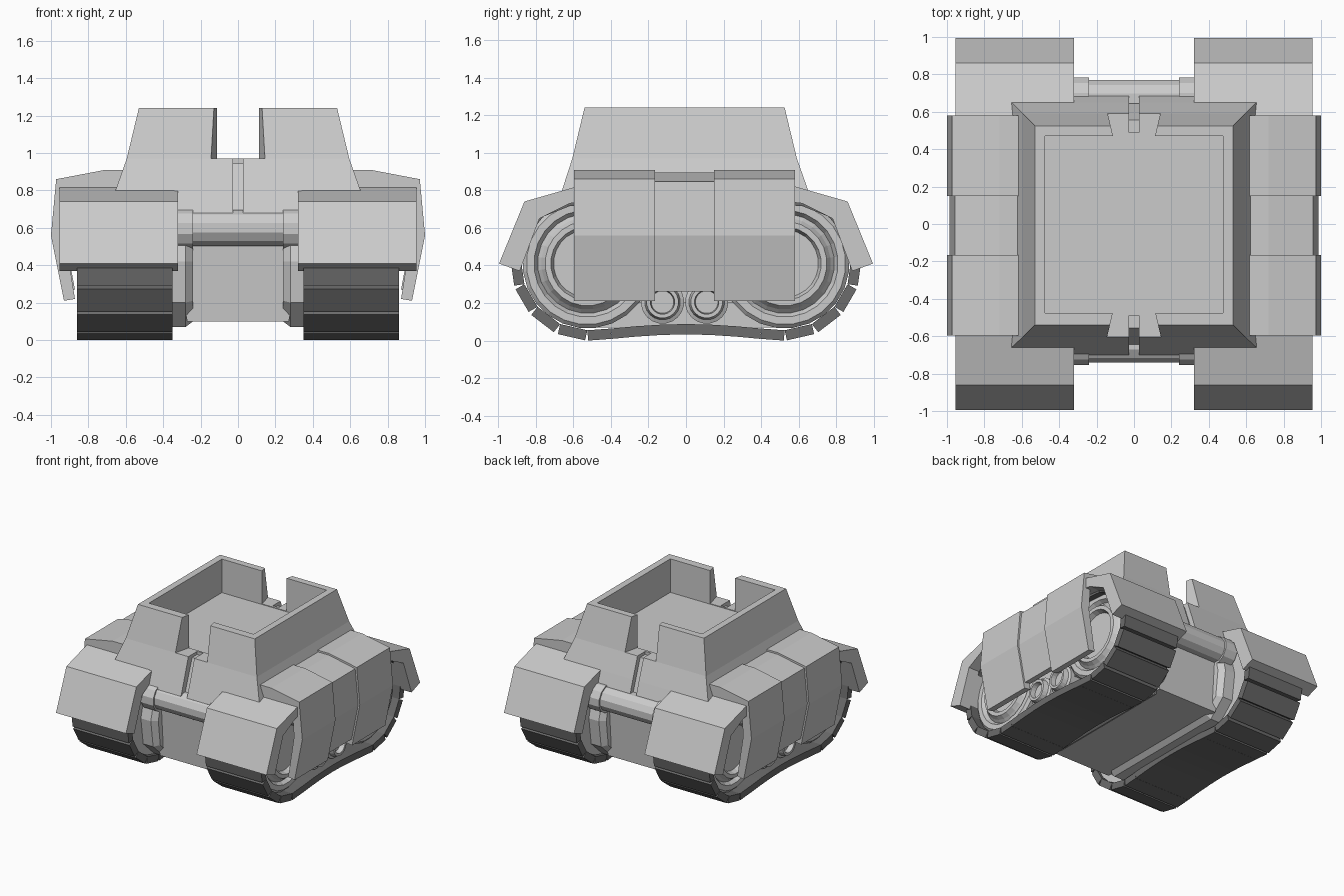
import bpy, bmesh, math

if "Cube" in bpy.data.objects:
    bpy.data.objects.remove(bpy.data.objects["Cube"])

dark = bpy.data.materials.new("track_rubber")
dark.diffuse_color = (0.15, 0.15, 0.15, 1)
dark.use_nodes = True
dark.node_tree.nodes["Principled BSDF"].inputs["Base Color"].default_value = dark.diffuse_color


def make(name, bm, mirror=False, mat=None):
    bmesh.ops.recalc_face_normals(bm, faces=bm.faces)
    me = bpy.data.meshes.new(name)
    bm.to_mesh(me)
    bm.free()
    ob = bpy.data.objects.new(name, me)
    bpy.context.collection.objects.link(ob)
    if mirror:
        ob.modifiers.new("mirror", 'MIRROR').use_mirror_merge = False
    if mat:
        me.materials.append(mat)
    return ob


def loft(bm, rings):
    """Join rings of 3D points, capping the first and last."""
    vs = [[bm.verts.new(p) for p in r] for r in rings]
    n = len(vs[0])
    for a, b in zip(vs, vs[1:]):
        for i in range(n):
            bm.faces.new((a[i], a[(i + 1) % n], b[(i + 1) % n], b[i]))
    bm.faces.new(vs[0])
    bm.faces.new(vs[-1])


def prism(bm, pts, a, b, axis='X', pts2=None):
    """Extrude a 2D profile along an axis (optionally to a second profile)."""
    put = {'X': lambda p, t: (t, p[0], p[1]),
           'Y': lambda p, t: (p[0], t, p[1]),
           'Z': lambda p, t: (p[0], p[1], t)}[axis]
    loft(bm, [[put(p, a) for p in pts], [put(p, b) for p in pts2 or pts]])


def lathe(bm, y, z, profile, n=20):
    """Solid of (x, radius) stations around an x-parallel axis."""
    loft(bm, [[(x, y + r * math.cos(2 * math.pi * (i + .5) / n),
                z + r * math.sin(2 * math.pi * (i + .5) / n)) for i in range(n)]
              for x, r in profile])


def mirrored(half):
    """Close a right-hand profile with its left-hand copy."""
    return half + [(-u, v) for u, v in reversed(half) if abs(u) > 1e-6]


def cut(ob, cutter):
    m = ob.modifiers.new("cut", 'BOOLEAN')
    m.operation, m.solver, m.object = 'DIFFERENCE', 'EXACT', cutter
    bpy.context.view_layer.objects.active = ob
    bpy.ops.object.modifier_apply(modifier=m.name)


# Open-topped upper hull: outer flare, rim, inner walls, floor
bm = bmesh.new()
loft(bm, [[(-x, y0, z), (x, y0, z), (x, y1, z), (-x, y1, z)] for x, y0, y1, z in (
    (.655, -.66, .65, .80), (.595, -.605, .59, .97), (.53, -.54, .525, 1.24),
    (.475, -.475, .47, 1.24), (.475, -.475, .47, .965))])
upper_hull = make("upper_hull", bm)

# Lower hull between the tracks
bm = bmesh.new()
prism(bm, [(-.66, .8), (-.70, .68), (-.65, .52), (-.62, .1),
           (.62, .1), (.65, .52), (.69, .68), (.65, .8)], -.34, .34)
# narrow the part below the axles
for v in bm.verts:
    if v.co.z < .2:
        v.co.x *= .8
lower_hull = make("lower_hull", bm)

# Notches in the end walls and the narrow grooves below them
bm = bmesh.new()
for s in (-1, 1):
    prism(bm, [(-.105, s * .44), (.105, s * .44), (.155, s * .65), (-.155, s * .65)],
          .97, 1.4, 'Z')
notches = make("notch_cutter", bm)
bm = bmesh.new()
for s in (-1, 1):
    prism(bm, [(s * y, z) for y, z in ((.49, 1.0), (.49, .945), (.555, .945),
                                       (.65, .68), (.8, .68), (.8, 1.0))], -.027, .027)
grooves = make("groove_cutter", bm)
cut(upper_hull, notches)
cut(upper_hull, grooves)
cut(lower_hull, grooves)
for c in (notches, grooves):
    bpy.data.objects.remove(c)

# Cross bars with collars, front and back
for name, y in (("front", -.645), ("back", .672)):
    bm = bmesh.new()
    lathe(bm, y, .6, [(-.3, .1), (.3, .1)], 12)
    make(name + "_cross_bar", bm)
    bm = bmesh.new()
    lathe(bm, y, .597, [(.24, .114), (.35, .114)], 12)
    make(name + "_bar_collar", bm, True)

# Chamfered inner track housings
bm = bmesh.new()
big = mirrored([(.56, .07), (.70, .2), (.73, .42), (.68, .62), (.55, .72)])
small = mirrored([(.55, .1), (.665, .21), (.69, .42), (.65, .6), (.53, .69)])
prism(bm, small, .24, .28, pts2=big)
prism(bm, big, .28, .37)
make("track_housing", bm, True)

# Track links: one slab per belt segment, leaving wedge gaps at bends
belt = mirrored([(0, .088), (.13, .085), (.27, .076), (.4, .064), (.525, .055),
                 (.67, .088), (.79, .18), (.86, .30), (.877, .42), (.845, .55),
                 (.76, .66), (.62, .715), (.42, .73), (.2, .73), (0, .73)])
bm = bmesh.new()
for i, (y0, z0) in enumerate(belt):
    y1, z1 = belt[(i + 1) % len(belt)]
    d = math.hypot(y1 - y0, z1 - z0)
    ny, nz = (z1 - z0) / d * .055, -(y1 - y0) / d * .055
    prism(bm, [(y0, z0), (y1, z1), (y1 + ny, z1 + nz), (y0 + ny, z0 + nz)], .35, .86)
make("track", bm, True, dark)

# Large end wheels
for s, name in ((-1, "front"), (1, "back")):
    bm = bmesh.new()
    lathe(bm, s * .525, .41, [(.37, .30), (.37, .345), (.79, .345), (.81, .325),
                              (.81, .285), (.78, .265), (.80, .245), (.83, .225),
                              (.83, .195), (.79, .18)], 24)
    make(name + "_wheel", bm, True)

# Small road wheels
for y, name in ((-.125, "front"), (.11, "back")):
    bm = bmesh.new()
    lathe(bm, y, .205, [(.40, .115), (.80, .115), (.81, .095), (.85, .085),
                        (.85, .065), (.81, .06)], 20)
    make(name + "_road_wheel", bm, True)

# Wheel frame behind the armour
bm = bmesh.new()
prism(bm, mirrored([(.3, .2), (.42, .45), (.42, .68)]), .37, .77)
make("wheel_frame", bm, True)

# Fenders
for s, name in ((-1, "front"), (1, "back")):
    bm = bmesh.new()
    prism(bm, [(s * y, z) for y, z in (
        (.45, .82), (.58, .82), (.86, .74), (.995, .41), (.885, .37),
        (.78, .65), (.62, .73), (.45, .75))], .32, .955)
    make(name + "_fender", bm, True)


# Side armour: two outer panels and a slightly recessed middle one
def armour(name, y0, y1, inset, low):
    bm = bmesh.new()
    prism(bm, [(.55, .908 - inset), (.72, .908 - inset), (.972 - inset, .86 - inset),
               (1 - inset, .56), (.93 + (low - .21) * .2 - inset, low),
               (.872, low + .01), (.925, .56), (.91, .80), (.55, .82)], y0, y1, 'Y')
    make(name, bm, True)


armour("front_side_armour", -.595, -.165, 0, .21)
armour("middle_side_armour", -.17, .155, .014, .26)
armour("back_side_armour", .15, .58, 0, .21)
